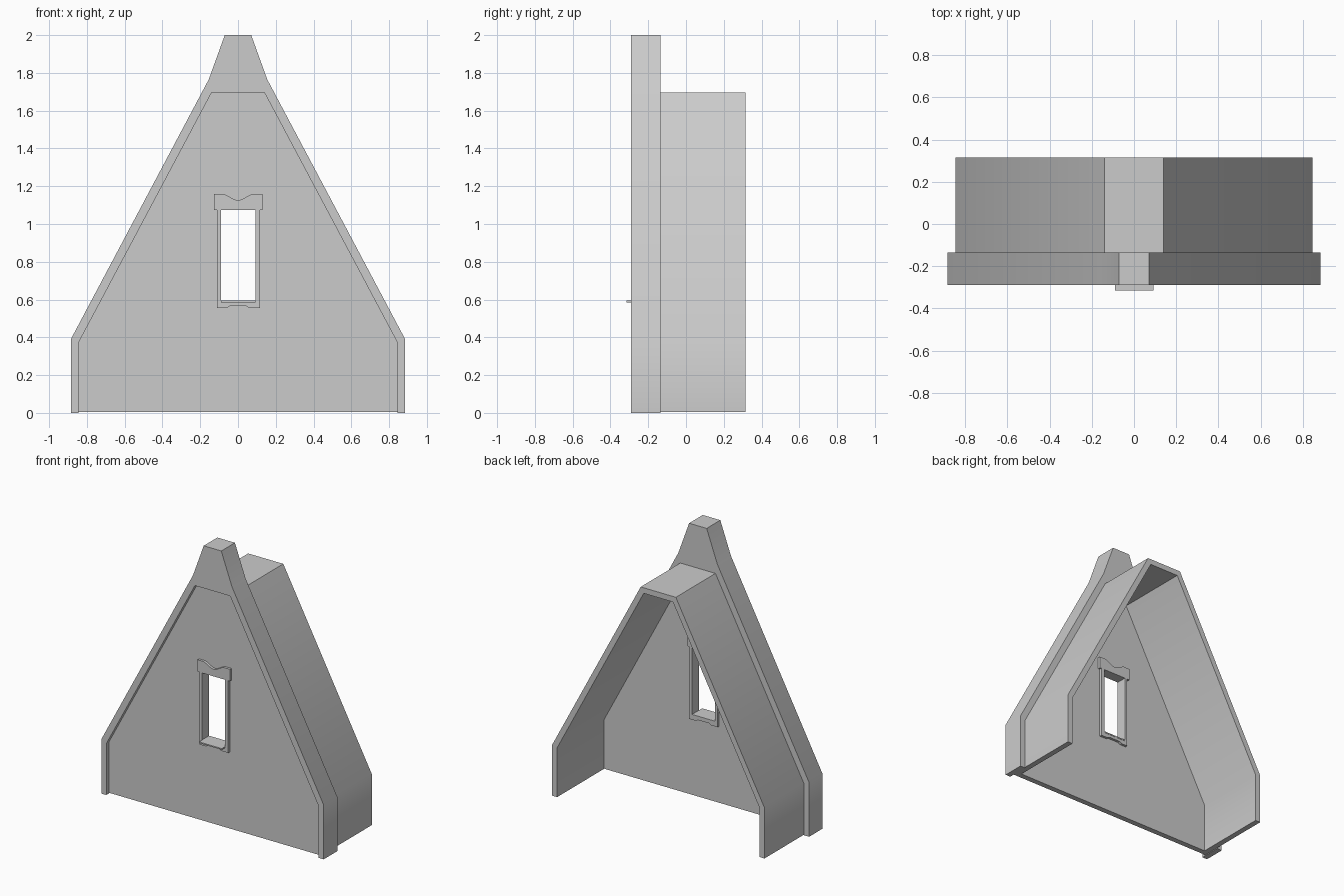
import bpy
import bmesh
import math

cube = bpy.data.objects.get("Cube")
if cube:
    bpy.data.objects.remove(cube, do_unlink=True)

stone = bpy.data.materials.new("plain_grey")
stone.use_nodes = True
GREY = (0.6, 0.6, 0.6, 1)
stone.diffuse_color = GREY
stone.node_tree.nodes["Principled BSDF"].inputs["Base Color"].default_value = GREY


def mirrored(half):
    """Complete a right-hand outline, listed bottom to top, with its mirror image."""
    return half + [(-x, z) for x, z in reversed(half)]


def prism(name, loops, y_front, y_back):
    """Fill closed x-z loops (an outline and optional hole) and extrude along y."""
    bm = bmesh.new()
    edges = []
    for loop in loops:
        verts = [bm.verts.new((x, y_front, z)) for x, z in loop]
        edges += [bm.edges.new((a, b)) for a, b in zip(verts, verts[1:] + verts[:1])]
    bmesh.ops.triangle_fill(bm, edges=edges, use_beauty=True)
    grown = bmesh.ops.extrude_face_region(bm, geom=bm.faces[:])["geom"]
    moved = [v for v in grown if isinstance(v, bmesh.types.BMVert)]
    bmesh.ops.translate(bm, verts=moved, vec=(0, y_back - y_front, 0))
    bmesh.ops.recalc_face_normals(bm, faces=bm.faces[:])
    mesh = bpy.data.meshes.new(name)
    bm.to_mesh(mesh)
    bm.free()
    mesh.materials.append(stone)
    obj = bpy.data.objects.new(name, mesh)
    bpy.context.collection.objects.link(obj)
    bpy.ops.object.select_all(action="DESELECT")
    obj.select_set(True)
    bpy.context.view_layer.objects.active = obj
    bpy.ops.object.shade_smooth_by_angle(angle=math.radians(30))
    return obj


# Half outlines of the gable, the roof and the room inside it
BASE = 0.005
gable = [(0.885, 0), (0.885, 0.39), (0.155, 1.765), (0.07, 2)]
gable_inner = [(0.845, 0), (0.845, 0.37), (0.14, 1.695)]
roof = [(0.845, BASE), (0.845, 0.37), (0.14, 1.695)]
room = [(0.805, BASE), (0.805, 0.36), (0.116, 1.655)]

# Window opening and its carved surround
opening = [(-0.09, 0.585), (0.092, 0.585), (0.092, 1.075), (-0.09, 1.075)]
surround = [
    (-0.11, 0.555), (-0.06, 0.555), (-0.045, 0.565), (0.045, 0.565),
    (0.06, 0.555), (0.117, 0.555), (0.117, 1.075), (0.13, 1.075),
    (0.13, 1.16), (0.075, 1.16), (0.02, 1.13), (0, 1.125),
    (-0.02, 1.13), (-0.075, 1.16), (-0.128, 1.16), (-0.128, 1.075),
    (-0.11, 1.075),
]
sill = [(-0.09, 0.585), (0.092, 0.585), (0.092, 0.594), (-0.09, 0.594)]

# Thick raised border, open at the foot
prism("gable_border", [mirrored(gable) + mirrored(gable_inner)[::-1]], -0.29, -0.135)

# Recessed wall with the window hole
prism("gable_wall", [mirrored(roof), opening], -0.26, -0.22)

# Hollow roof and side walls, open at the back
prism("roof_shell", [mirrored(roof) + mirrored(room)[::-1]], -0.22, 0.315)

# Window trim
prism("window_surround", [surround, opening], -0.278, -0.202)
prism("window_sill", [sill], -0.315, -0.2)
